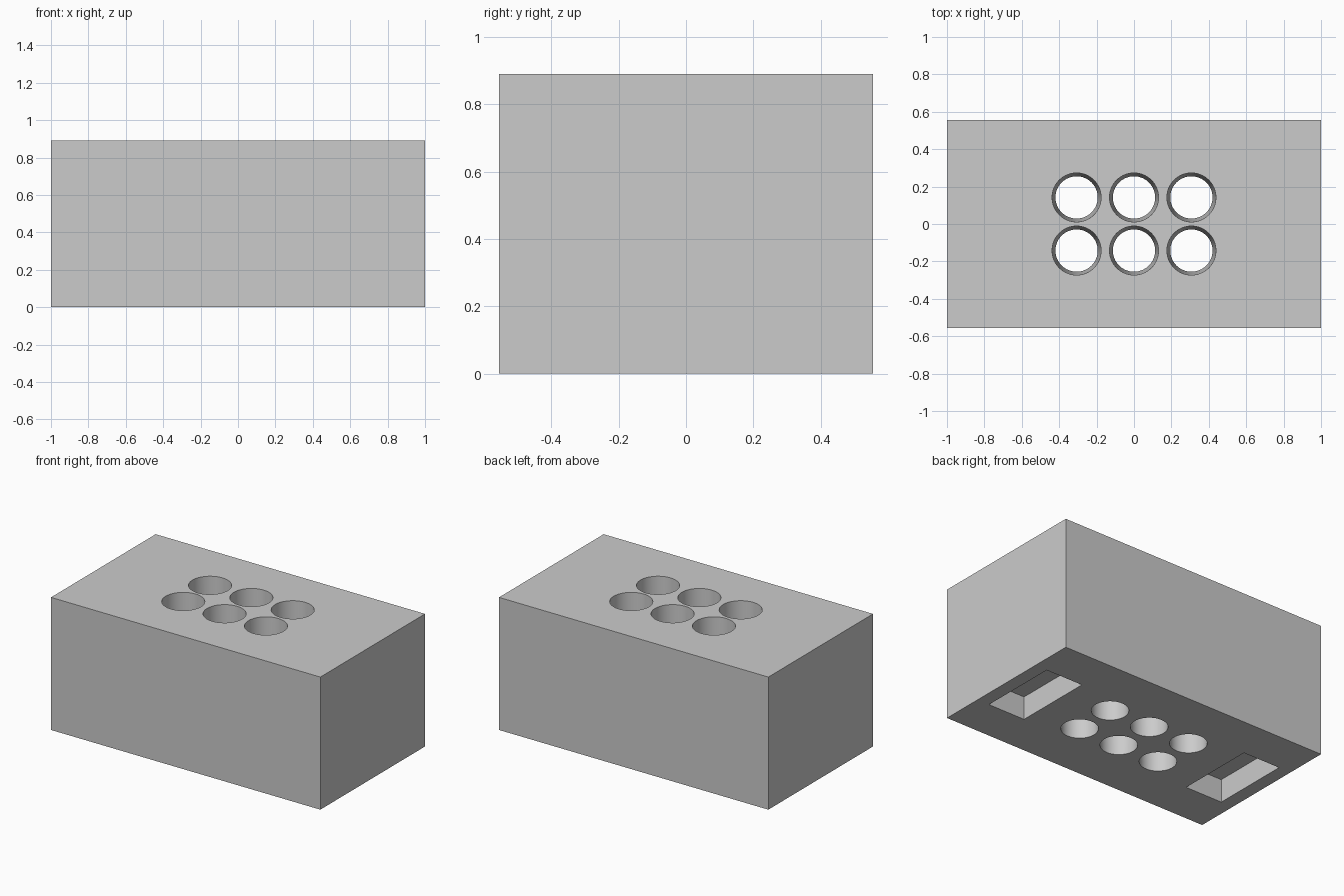
import bpy
import math

if "Cube" in bpy.data.objects:
    bpy.data.objects.remove(bpy.data.objects["Cube"], do_unlink=True)

LENGTH, DEPTH, HEIGHT = 2.0, 1.11, 0.89
TOP_RADIUS, BOTTOM_RADIUS = 0.131, 0.113

grey = bpy.data.materials.new("light_grey")
grey.use_nodes = True
grey.diffuse_color = (0.6, 0.6, 0.6, 1)
grey.node_tree.nodes["Principled BSDF"].inputs["Base Color"].default_value = (0.6, 0.6, 0.6, 1)


def box(name, size, centre):
    bpy.ops.mesh.primitive_cube_add(size=1, location=centre)
    obj = bpy.context.object
    obj.name = name
    obj.scale = size
    bpy.ops.object.transform_apply(location=True, rotation=False, scale=True)
    obj.data.materials.append(grey)
    return obj


def tapered_hole(x, y):
    # The cutter overshoots both ends while keeping the same slope
    over = 0.05
    slope = (TOP_RADIUS - BOTTOM_RADIUS) / HEIGHT
    bpy.ops.mesh.primitive_cone_add(
        vertices=64, radius1=BOTTOM_RADIUS - slope * over,
        radius2=TOP_RADIUS + slope * over,
        depth=HEIGHT + 2 * over, location=(x, y, HEIGHT / 2))
    obj = bpy.context.object
    obj.name = "hole_cutter"
    obj.data.materials.append(grey)
    return obj


# Solid block
block = box("block", (LENGTH, DEPTH, HEIGHT), (0, 0, HEIGHT / 2))

# Six tapered through holes and two recesses in the underside
cutters = [tapered_hole(x, y) for x in (-0.307, 0, 0.307) for y in (-0.142, 0.142)]
cutters += [box("recess_cutter", (0.275, 0.54, 0.31), (side * 0.773, 0, 0))
            for side in (-1, 1)]

for cutter in cutters:
    cutter.hide_render = True
    cut = block.modifiers.new("cut", 'BOOLEAN')
    cut.operation = 'DIFFERENCE'
    cut.solver = 'EXACT'
    cut.object = cutter

bpy.ops.object.select_all(action='DESELECT')
block.select_set(True)
bpy.context.view_layer.objects.active = block
for name in [m.name for m in block.modifiers]:
    bpy.ops.object.modifier_apply(modifier=name)
for cutter in cutters:
    bpy.data.objects.remove(cutter, do_unlink=True)

# Smooth hole walls, sharp edges
bpy.ops.object.shade_smooth_by_angle(angle=math.radians(30))
